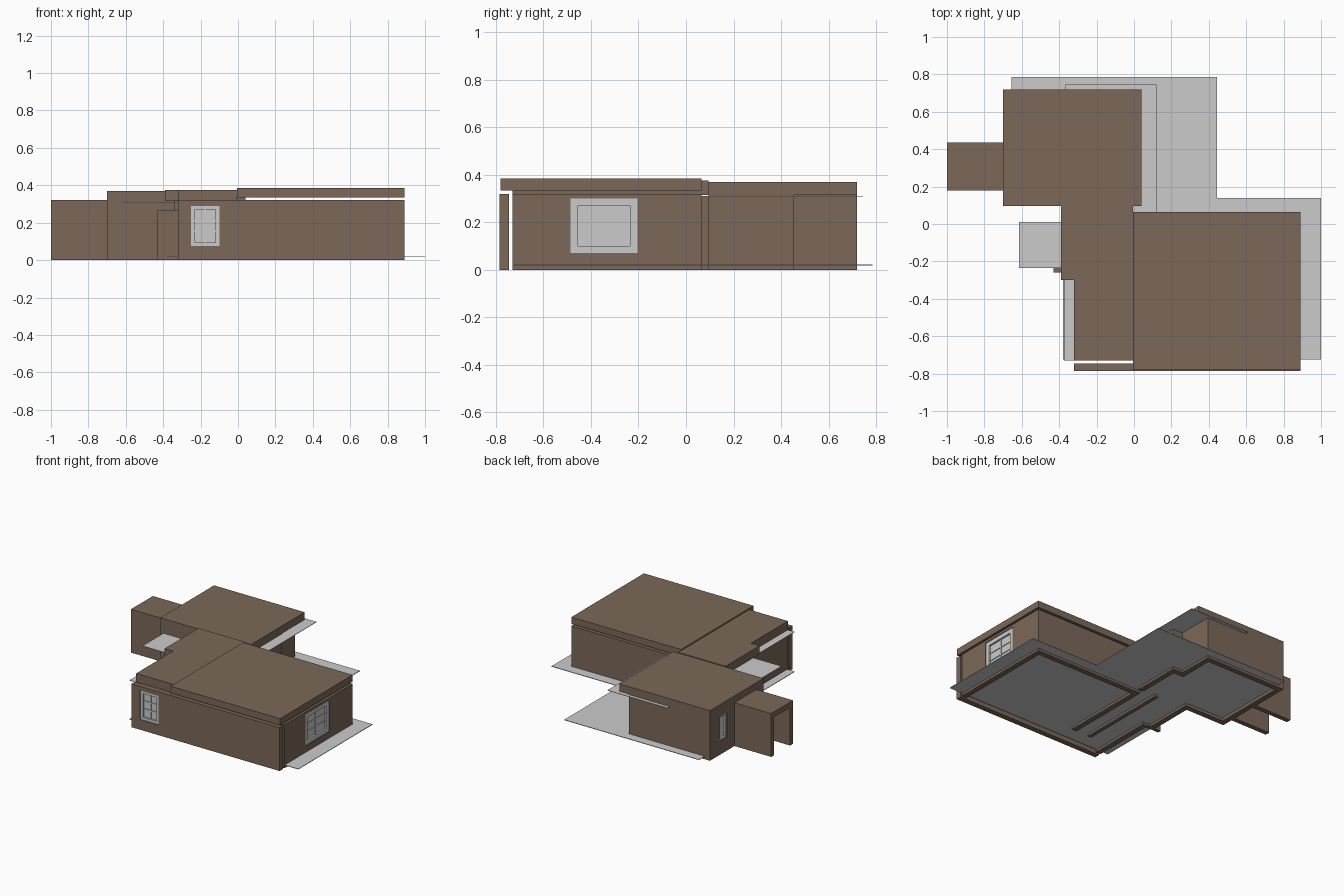
import bpy
import bmesh

if "Cube" in bpy.data.objects:
    bpy.data.objects.remove(bpy.data.objects["Cube"])

brown = bpy.data.materials.new("brown_paint")
brown.diffuse_color = (0.2, 0.14, 0.1, 1)
brown.use_nodes = True
brown.node_tree.nodes["Principled BSDF"].inputs["Base Color"].default_value = brown.diffuse_color


def mesh_object(name, bm, mat=None):
    me = bpy.data.meshes.new(name)
    bm.to_mesh(me)
    bm.free()
    ob = bpy.data.objects.new(name, me)
    bpy.context.collection.objects.link(ob)
    if mat:
        me.materials.append(mat)
    return ob


def add_box(bm, x, y, z):
    v = bmesh.ops.create_cube(bm, size=1)["verts"]
    for p in v:
        for i, r in enumerate((x, y, z)):
            p.co[i] = r[0] if p.co[i] < 0 else r[1]


def box(name, x, y, z, mat=brown):
    bm = bmesh.new()
    add_box(bm, x, y, z)
    return mesh_object(name, bm, mat)


def slab(name, outline, z0, z1, mat=brown):
    # flat outline raised into a slab
    bm = bmesh.new()
    f = bm.faces.new([bm.verts.new((x, y, z0)) for x, y in outline])
    if z1 > z0:
        ext = bmesh.ops.extrude_face_region(bm, geom=[f], use_keep_orig=True)
        for g in ext["geom"]:
            if isinstance(g, bmesh.types.BMVert):
                g.co.z = z1
    bmesh.ops.recalc_face_normals(bm, faces=bm.faces)
    return mesh_object(name, bm, mat)


def wall_with_hole(name, axis, along, across, z, hole, hole_z):
    # four pieces around an opening; axis is the direction the wall runs in
    bm = bmesh.new()
    for a, zz in (((along[0], hole[0]), z), ((hole[1], along[1]), z),
                  (hole, (z[0], hole_z[0])), (hole, (hole_z[1], z[1]))):
        if zz[1] > zz[0] and a[1] > a[0]:
            add_box(bm, *((a, across) if axis == "x" else (across, a)), zz)
    return mesh_object(name, bm, brown)


def window(name, axis, along, across, z, cols, rows, fw=0.02):
    # grey frame, glazing bars and pane
    bm = bmesh.new()
    mid = sum(across) / 2

    def part(a, c, zz):
        add_box(bm, *((a, c) if axis == "x" else (c, a)), zz)
    a0, a1 = along
    z0, z1 = z
    part((a0, a0 + fw), across, z)
    part((a1 - fw, a1), across, z)
    part((a0 + fw, a1 - fw), across, (z0, z0 + fw))
    part((a0 + fw, a1 - fw), across, (z1 - fw, z1))
    bar = (mid - 0.007, mid + 0.007)
    for i in range(1, cols):
        c = a0 + fw + (a1 - a0 - 2 * fw) * i / cols
        part((c - 0.004, c + 0.004), bar, (z0 + fw, z1 - fw))
    for i in range(1, rows):
        c = z0 + fw + (z1 - z0 - 2 * fw) * i / rows
        part((a0 + fw, a1 - fw), bar, (c - 0.004, c + 0.004))
    part((a0 + fw, a1 - fw), (mid - 0.002, mid + 0.002), (z0 + fw, z1 - fw))
    return mesh_object(name, bm)


# floor and ceiling sheets
slab("floor", [(-0.38, -0.725), (1, -0.725), (1, 0.14), (0.445, 0.14),
               (0.445, 0.785), (-0.655, 0.785), (-0.655, 0.14), (-0.38, 0.14)], 0.018, 0.022, None)
slab("ceiling", [(-0.375, -0.73), (0.86, -0.73), (0.86, 0.05), (0.12, 0.05), (0.12, 0.745),
                 (-0.37, 0.745), (-0.37, 0.01), (-0.615, 0.01), (-0.615, -0.235), (-0.375, -0.235)],
     0.308, 0.311, None)

# roofs
box("main_roof", (-0.005, 0.89), (-0.78, 0.065), (0.335, 0.385))
slab("middle_roof", [(-0.32, -0.73), (-0.005, -0.73), (-0.005, 0.095), (-0.39, 0.095),
                     (-0.39, -0.3), (-0.32, -0.3)], 0.315, 0.376)
box("wing_roof", (-0.7, 0.04), (0.095, 0.72), (0.315, 0.37))

# main block walls
H = (0, 0.32)
wall_with_hole("front_wall", "x", (-0.32, 0.89), (-0.785, -0.745), H, (-0.25, -0.1), (0.075, 0.29))
window("front_window", "x", (-0.25, -0.1), (-0.78, -0.75), (0.075, 0.29), 2, 3)
wall_with_hole("right_wall", "y", (-0.73, 0.065), (0.85, 0.89), H, (-0.485, -0.205), (0.07, 0.3))
window("right_window", "y", (-0.485, -0.205), (0.855, 0.885), (0.07, 0.3), 2, 3, 0.03)
box("main_back_wall", (0, 0.85), (0.025, 0.065), H)
box("inner_wall", (0, 0.04), (-0.6, 0.025), (0, 0.31))
box("hall_wall", (-0.13, -0.1), (-0.6, 0.095), (0, 0.31))

# middle block walls
M = (0, 0.315)
box("middle_left_wall", (-0.32, -0.28), (-0.73, -0.24), M)
box("entry_door", (-0.43, -0.32), (-0.26, -0.235), (0, 0.265))
box("entry_side_wall", (-0.38, -0.34), (-0.235, 0.095), (0, 0.265))

# back wing walls
box("wing_front_wall", (-0.66, -0.34), (0.095, 0.135), M)
wall_with_hole("wing_left_wall", "y", (0.095, 0.72), (-0.7, -0.66), M, (0.52, 0.61), (0.1, 0.28))
window("wing_window", "y", (0.52, 0.61), (-0.695, -0.665), (0.1, 0.28), 1, 1, 0.012)
box("wing_back_wall", (-0.66, -0.04), (0.68, 0.72), M)
box("wing_corner_wall", (-0.08, -0.04), (0.455, 0.68), M)
box("wing_step_wall", (-0.08, 0.04), (0.415, 0.455), M)
box("wing_right_wall", (0, 0.04), (0.095, 0.415), M)

# porch with open end
for side, y in (("front", (0.18, 0.215)), ("back", (0.4, 0.435))):
    box("porch_%s_wall" % side, (-1, -0.7), y, (0, 0.28))
box("porch_roof", (-1, -0.7), (0.18, 0.435), (0.28, 0.32))
